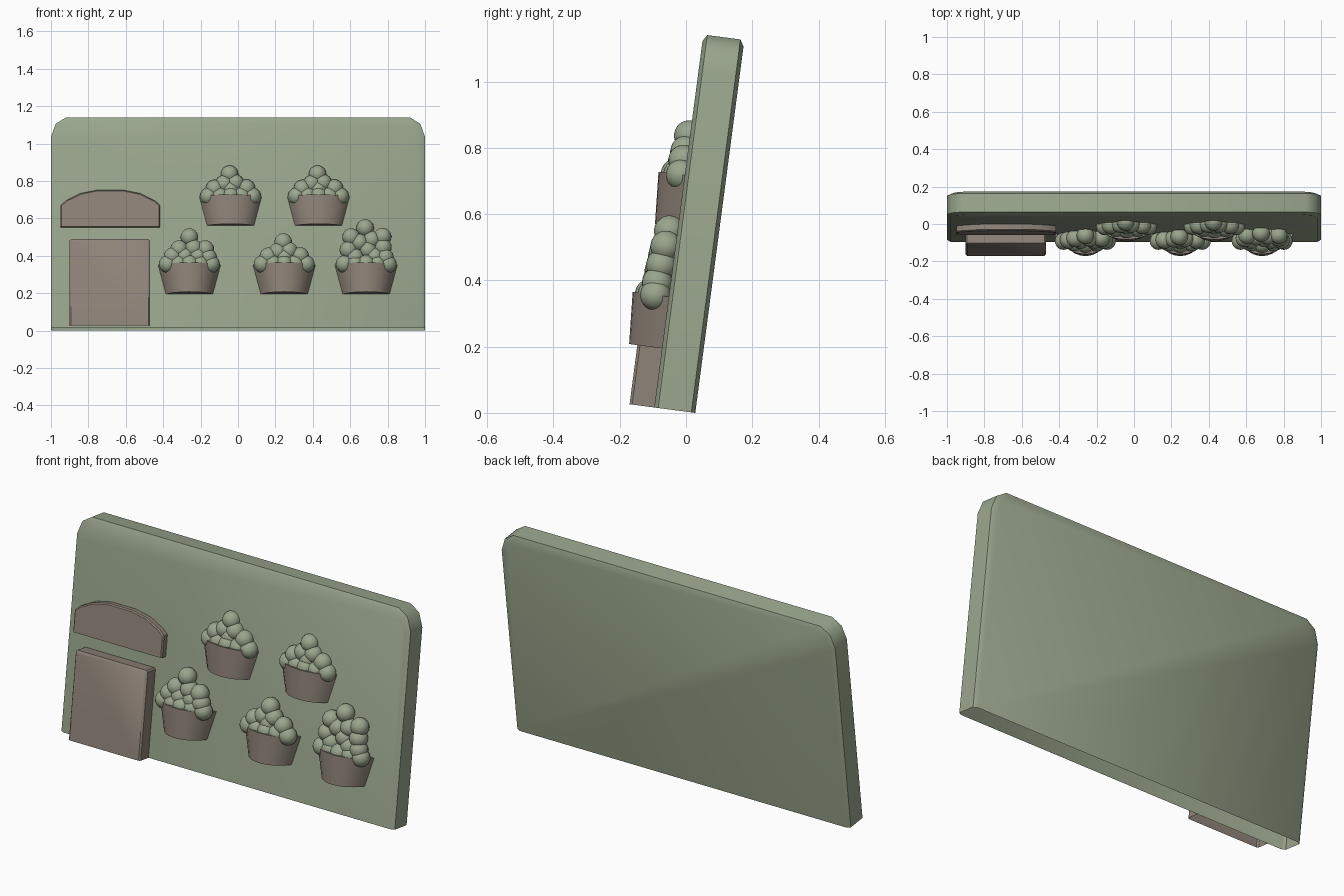
import bpy, bmesh, math
from mathutils import Matrix, Vector

cube = bpy.data.objects.get("Cube")
if cube:
    bpy.data.objects.remove(cube)


def material(name, color):
    m = bpy.data.materials.new(name)
    m.use_nodes = True
    m.diffuse_color = color
    m.node_tree.nodes["Principled BSDF"].inputs["Base Color"].default_value = color
    return m


GREEN = material("sage_green", (0.32, 0.38, 0.265, 1))
BROWN = material("taupe_brown", (0.275, 0.228, 0.19, 1))

# Everything is modelled on an upright board, then leaned back
FRONT = -0.125
LEAN = Matrix.Translation((0, 0.028, 0)) @ Matrix.Rotation(math.radians(-7.5), 4, "X")


def finish(name, bm, mat, angle=40):
    bmesh.ops.recalc_face_normals(bm, faces=bm.faces[:])
    mesh = bpy.data.meshes.new(name)
    bm.to_mesh(mesh)
    bm.free()
    mesh.materials.append(mat)
    obj = bpy.data.objects.new(name, mesh)
    bpy.context.collection.objects.link(obj)
    obj.matrix_world = LEAN
    bpy.ops.object.select_all(action="DESELECT")
    obj.select_set(True)
    bpy.context.view_layer.objects.active = obj
    bpy.ops.object.shade_smooth_by_angle(angle=math.radians(angle))
    return obj


def loft(name, loops, mat, closed=False, caps=(True, True), angle=40):
    """Skin matching loops of points; closed joins the ends of each loop."""
    bm = bmesh.new()
    rings = [[bm.verts.new(p) for p in loop] for loop in loops]
    n = len(rings[0])
    for a, b in zip(rings, rings[1:]):
        for i in range(n if closed else n - 1):
            j = (i + 1) % n
            bm.faces.new((a[i], a[j], b[j], b[i]))
    if caps[0]:
        bm.faces.new(rings[0])
    if caps[1]:
        bm.faces.new(rings[-1])
    return finish(name, bm, mat, angle)


def mirrored(half, cx=0):
    """Full outline from its right half, listed from the bottom up."""
    return [(cx - x, z) for x, z in half] + [(cx + x, z) for x, z in reversed(half)]


def layer(outline, y, cx=0, inset=0, base=0):
    """Outline at depth y, shrunk in from its sides and top."""
    top = max(z for x, z in outline)
    half = max(x for x, z in outline) - cx
    kx, kz = 1 - inset / half, 1 - inset / (top - base)
    return [(cx + (x - cx) * kx, y, base + (z - base) * kz) for x, z in outline]


# Board: rounded shell, open underneath
board = mirrored([(1, 0), (1, 1.03), (0.975, 1.1), (0.92, 1.135)])
loft("board", [layer(board, 0, inset=0.02), layer(board, -0.012),
               layer(board, FRONT + 0.012), layer(board, FRONT, inset=0.02)], GREEN, angle=50)

# Door: box open underneath and behind
DX = -0.685
door = mirrored([(0.215, 0), (0.215, 0.46), (0.207, 0.468)], DX)
loft("door", [layer(door, FRONT), layer(door, -0.192), layer(door, -0.2, DX, 0.008)],
     BROWN, caps=(False, True))

# Awning: thin arched slab
AX = -0.683
awning = mirrored([(0.267, 0.54), (0.267, 0.655), (0.24, 0.68), (0.16, 0.72), (0.07, 0.738)], AX)
loft("awning", [layer(awning, FRONT + 0.005), layer(awning, -0.154),
                layer(awning, -0.16, AX, 0.006, 0.54)], BROWN, closed=True, angle=25)


def arc(cx, z, half, depth, steps=12, spread=1.2):
    """Bulging arc standing out from the board."""
    pts = []
    for i in range(steps + 1):
        t = spread * (2 * i / steps - 1)
        out = (math.cos(t) - math.cos(spread)) / (1 - math.cos(spread))
        pts.append((cx + half * math.sin(t) / math.sin(spread), FRONT - depth * out, z))
    return pts


def basket(name, cx, z, sink, balls):
    d = 0.11 - sink
    loft(name, [arc(cx, z, 0.125, d - 0.01), arc(cx, z + 0.157, 0.167, d),
                arc(cx, z + 0.157, 0.152, d - 0.014),
                arc(cx, z + 0.12, 0.14, d - 0.016)], BROWN)
    # Produce: a bottom row fills the rim, the rest is heaped on top
    rim = z + 0.157
    bm = bmesh.new()
    row = [(0.058 * i, 0.008, 0.056 - 0.008 * abs(i)) for i in range(-2, 3)]
    heap = [(x, h, 0.044 - 0.1 * h) for x, h in balls]
    for x, h, out in row + heap:
        spot = Vector((cx + x, FRONT - out + sink, rim + h - 0.008))
        bmesh.ops.create_uvsphere(bm, u_segments=20, v_segments=12, radius=0.047,
                                  matrix=Matrix.Translation(spot))
    finish(name + "_produce", bm, GREEN, 60)


SMALL = [(-0.005, 0.128), (-0.035, 0.075), (0.025, 0.08), (-0.085, 0.05),
         (0.085, 0.052), (0, 0.045)]
MEDIUM = [(0, 0.155), (-0.055, 0.09), (0.022, 0.095), (0.085, 0.09),
          (-0.09, 0.05), (-0.025, 0.05), (0.045, 0.05), (0.1, 0.045)]
LARGE = [(-0.005, 0.205), (0.088, 0.158), (-0.08, 0.155), (0.03, 0.14), (-0.035, 0.125),
         (0.09, 0.1), (-0.095, 0.085), (0.01, 0.085), (0.1, 0.045), (-0.06, 0.045),
         (0.045, 0.05)]

basket("lower_right_basket", -0.26, 0.18, 0, MEDIUM)
basket("lower_middle_basket", 0.247, 0.18, 0, SMALL)
basket("lower_left_basket", 0.685, 0.18, 0, LARGE)
basket("upper_right_basket", -0.04, 0.55, 0.03, SMALL)
basket("upper_left_basket", 0.43, 0.55, 0.03, SMALL)
